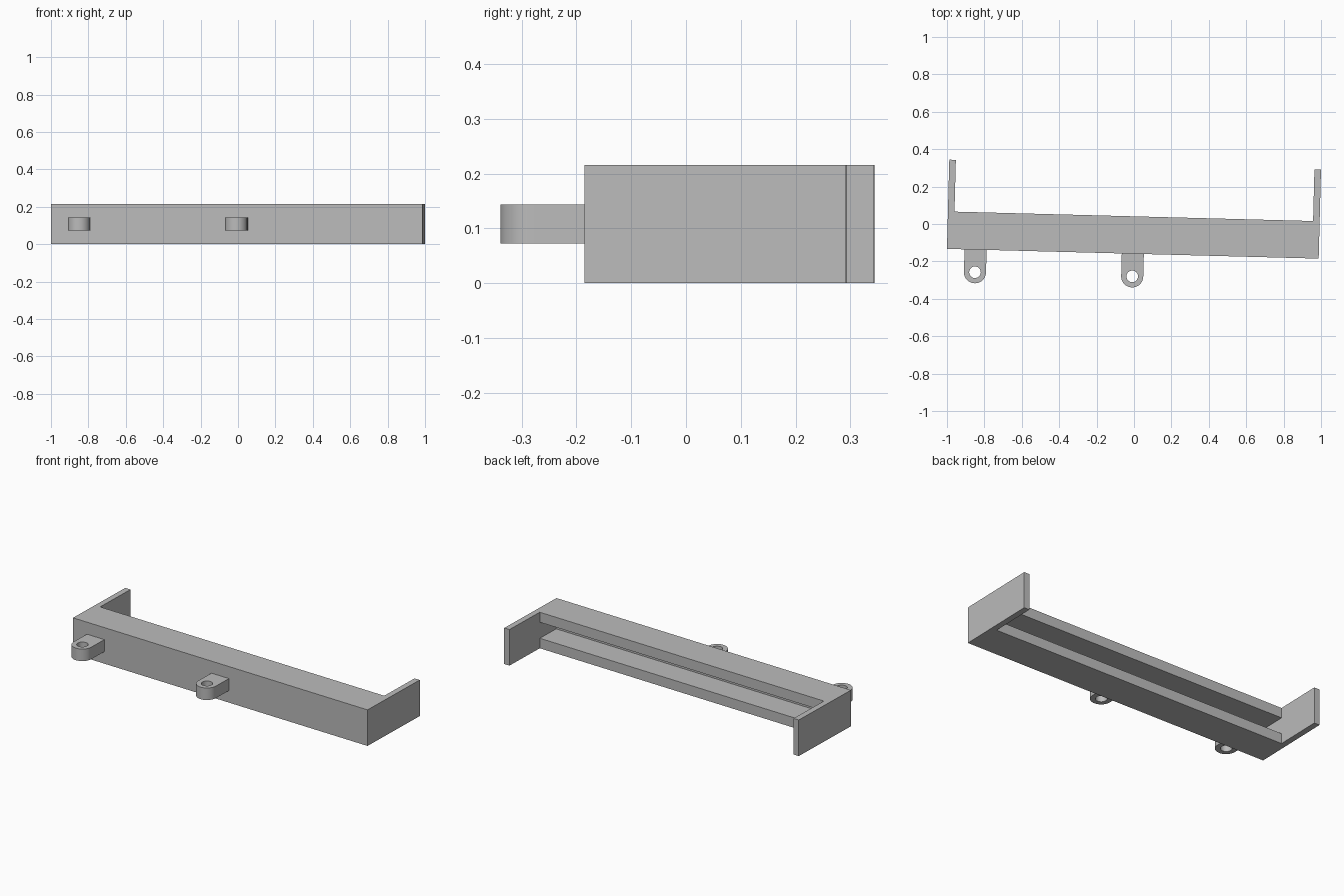
import bpy, bmesh, math
from mathutils import Matrix

cube = bpy.data.objects.get("Cube")
if cube:
    bpy.data.objects.remove(cube, do_unlink=True)

LENGTH, DEPTH, HEIGHT = 1.988, 0.2, 0.216
ARM, ARM_REACH = 0.035, 0.477
FLANGE, WALL = 0.06, 0.05
PLACE = Matrix.Translation((-1, -0.133, 0)) @ Matrix.Rotation(math.radians(-1.5), 4, 'Z')

grey = bpy.data.materials.new("light grey")
colour = (0.5, 0.5, 0.5, 1)
grey.diffuse_color = colour
grey.use_nodes = True
grey.node_tree.nodes["Principled BSDF"].inputs["Base Color"].default_value = colour


def prism(name, outline, z0, z1):
    """Extrude a flat outline from z0 to z1 in the slightly turned frame."""
    bm = bmesh.new()
    base = bm.faces.new([bm.verts.new((x, y, z0)) for x, y in outline])
    grown = bmesh.ops.extrude_face_region(bm, geom=[base])["geom"]
    top = [v for v in grown if isinstance(v, bmesh.types.BMVert)]
    bmesh.ops.translate(bm, verts=top, vec=(0, 0, z1 - z0))
    bmesh.ops.recalc_face_normals(bm, faces=bm.faces)
    mesh = bpy.data.meshes.new(name)
    bm.to_mesh(mesh)
    bm.free()
    mesh.materials.append(grey)
    obj = bpy.data.objects.new(name, mesh)
    obj.matrix_world = PLACE
    bpy.context.collection.objects.link(obj)
    return obj


def cut(target, cutter):
    """Subtract the cutter, then remove it."""
    mod = target.modifiers.new("cut", 'BOOLEAN')
    mod.operation, mod.solver, mod.object = 'DIFFERENCE', 'EXACT', cutter
    cutter.hide_render = True
    bpy.ops.object.select_all(action='DESELECT')
    bpy.context.view_layer.objects.active = target
    target.select_set(True)
    bpy.ops.object.modifier_apply(modifier=mod.name)
    bpy.data.objects.remove(cutter, do_unlink=True)


def arc(cx, cy, r, start, end, steps):
    angles = [math.radians(start + (end - start) * i / steps) for i in range(steps + 1)]
    return [(cx + r * math.cos(a), cy + r * math.sin(a)) for a in angles]


# Beam with an arm at each end
inner = LENGTH - ARM
beam = prism("channel_beam", [
    (0, 0), (LENGTH, 0), (LENGTH, ARM_REACH), (inner, ARM_REACH),
    (inner, DEPTH), (ARM, DEPTH), (ARM, ARM_REACH), (0, ARM_REACH)], 0, HEIGHT)

# Long slot open to the back
cut(beam, prism("slot_cutter", [
    (ARM, WALL), (inner, WALL), (inner, DEPTH + 0.1), (ARM, DEPTH + 0.1)],
    FLANGE, HEIGHT - FLANGE))

# Rounded mounting lugs with a hole
for name, x in (("right_lug", 0.153), ("middle_lug", LENGTH / 2)):
    y, r = -0.121, 0.059
    outline = [(x + r, 0.01), (x - r, 0.01)] + arc(x, y, r, 180, 360, 24)
    lug = prism(name, outline, HEIGHT / 3, HEIGHT * 2 / 3)
    cut(lug, prism("hole_cutter", arc(x, y, 0.031, 0, 360, 32)[:-1], 0, HEIGHT))
    bpy.ops.object.shade_smooth_by_angle(angle=math.radians(30))
